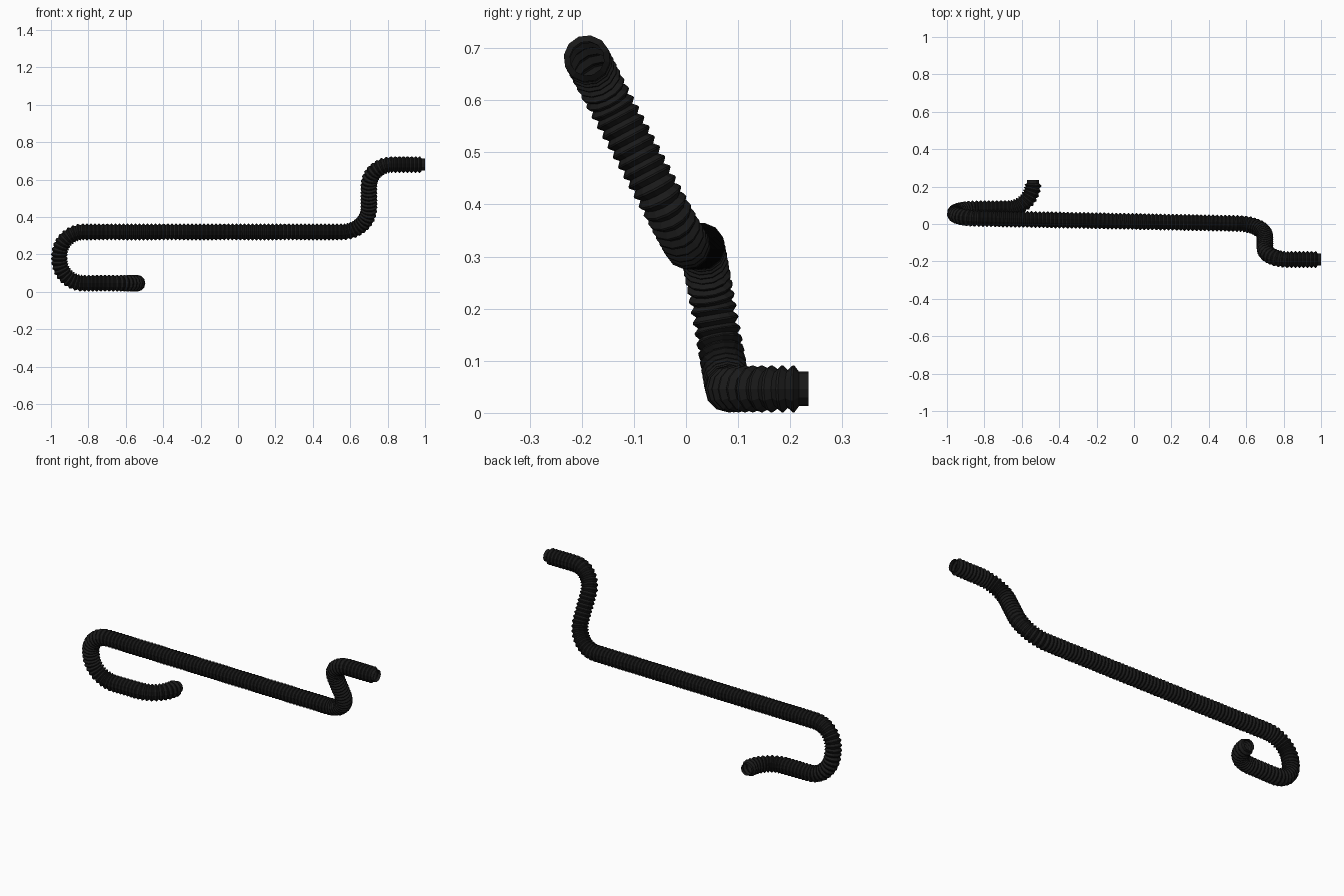
import bpy, bmesh, math
from mathutils import Vector

if "Cube" in bpy.data.objects:
    bpy.data.objects.remove(bpy.data.objects["Cube"])

SIDES, PITCH = 12, 0.0215
RIDGE, VALLEY, CUFF = 0.045, 0.0365, 0.033

# Centre line corners with bend radius
corners = [((-0.54, 0.235, 0.046), 0), ((-0.54, 0.083, 0.046), 0.135),
           ((-0.955, 0.08, 0.046), 0.128), ((-0.955, 0.032, 0.32), 0.128),
           ((0.70, 0.0, 0.32), 0.145), ((0.70, -0.19, 0.68), 0.125),
           ((1.0, -0.19, 0.68), 0)]


def rounded_path(corners, steps=24):
    pts = [Vector(corners[0][0])]
    for i in range(1, len(corners) - 1):
        p, r = Vector(corners[i][0]), corners[i][1]
        a = (Vector(corners[i - 1][0]) - p).normalized()
        b = (Vector(corners[i + 1][0]) - p).normalized()
        half = a.angle(b) / 2
        t = r / math.tan(half)
        centre = p + (a + b).normalized() * (r / math.sin(half))
        u, v = p + a * t - centre, p + b * t - centre
        ang = u.angle(v)
        for k in range(steps + 1):
            f = k / steps
            pts.append(centre + (u * math.sin((1 - f) * ang) + v * math.sin(f * ang)) / math.sin(ang))
    pts.append(Vector(corners[-1][0]))
    return pts


path = rounded_path(corners)
dist = [0.0]
for a, b in zip(path, path[1:]):
    dist.append(dist[-1] + (b - a).length)
total = dist[-1]


def at(s):
    s = min(max(s, 0), total)
    i = next(k for k in range(len(path) - 1) if s <= dist[k + 1] or k == len(path) - 2)
    return path[i].lerp(path[i + 1], (s - dist[i]) / (dist[i + 1] - dist[i]))


# Ring stations: plain cuff, corrugations, plain cuff
cuff_len = 0.018
count = round((total - 2 * cuff_len) / PITCH)
step = (total - 2 * cuff_len) / count
stations = [(0, CUFF), (cuff_len, CUFF)]
for i in range(count):
    s = cuff_len + i * step
    if i:
        stations.append((s, VALLEY))
    stations += [(s + step * 0.42, RIDGE), (s + step * 0.58, RIDGE)]
stations += [(total - cuff_len, CUFF), (total, CUFF)]

# Sweep rings along the path with a twist-free frame
bm = bmesh.new()
rings = []
normal = Vector((0, 0, 1))
for s, r in stations:
    tangent = (at(s + 0.004) - at(s - 0.004)).normalized()
    normal = (normal - tangent * normal.dot(tangent)).normalized()
    side = tangent.cross(normal)
    c = at(s)
    rings.append([bm.verts.new(c + r * (normal * math.cos(a) + side * math.sin(a)))
                  for a in (2 * math.pi * k / SIDES for k in range(SIDES))])
for r0, r1 in zip(rings, rings[1:]):
    for k in range(SIDES):
        n = (k + 1) % SIDES
        bm.faces.new((r0[k], r0[n], r1[n], r1[k]))
bmesh.ops.recalc_face_normals(bm, faces=bm.faces)
mesh = bpy.data.meshes.new("corrugated_hose")
bm.to_mesh(mesh)
bm.free()
hose = bpy.data.objects.new("corrugated_hose", mesh)
bpy.context.collection.objects.link(hose)

# Black rubber
mat = bpy.data.materials.new("black_rubber")
mat.diffuse_color = (0.01, 0.01, 0.01, 1)
mat.use_nodes = True
mat.node_tree.nodes["Principled BSDF"].inputs["Base Color"].default_value = mat.diffuse_color
mesh.materials.append(mat)
